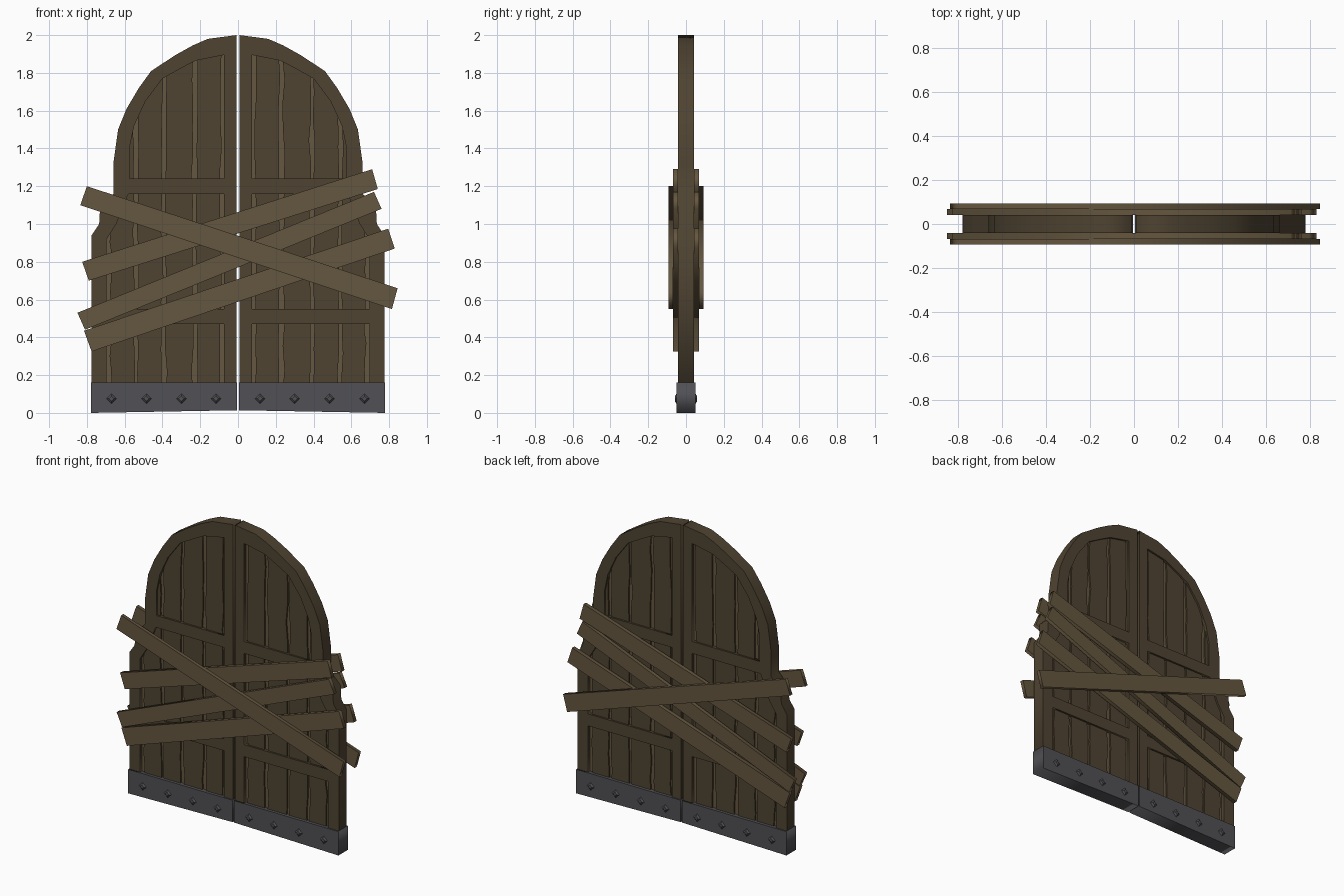
import bpy, math, random
from mathutils import Matrix

if "Cube" in bpy.data.objects:
    bpy.data.objects.remove(bpy.data.objects["Cube"])

random.seed(4)


def material(name, rgb):
    m = bpy.data.materials.new(name)
    m.diffuse_color = (*rgb, 1)
    m.use_nodes = True
    m.node_tree.nodes["Principled BSDF"].inputs["Base Color"].default_value = m.diffuse_color
    return m


DARK = material("dark_wood", (0.078, 0.057, 0.031))
LIGHT = material("light_wood", (0.130, 0.094, 0.050))
IRON = material("iron", (0.082, 0.082, 0.092))


def prism(name, loops, y0, y1, mat):
    """Fill XZ loops (first outer, others holes) and extrude from y0 to y1."""
    cu = bpy.data.curves.new(name, 'CURVE')
    cu.dimensions, cu.fill_mode, cu.extrude = '2D', 'BOTH', abs(y1 - y0) / 2
    for pts in loops:
        s = cu.splines.new('POLY')
        s.points.add(len(pts) - 1)
        for p, (x, z) in zip(s.points, pts):
            p.co = (x, z, 0, 1)
        s.use_cyclic_u = True
    tmp = bpy.data.objects.new(name, cu)
    bpy.context.collection.objects.link(tmp)
    dg = bpy.context.evaluated_depsgraph_get()
    me = bpy.data.meshes.new_from_object(tmp.evaluated_get(dg))
    bpy.data.objects.remove(tmp)
    me.transform(Matrix.Translation((0, (y0 + y1) / 2, 0)) @ Matrix.Rotation(math.pi / 2, 4, 'X'))
    me.materials.clear()
    me.materials.append(mat)
    ob = bpy.data.objects.new(name, me)
    bpy.context.collection.objects.link(ob)
    return ob


# Half-door outline with the stepped shoulder and arched top
ARCH = [(0.66, 1.16), (0.66, 1.32), (0.635, 1.5), (0.59, 1.61), (0.525, 1.72), (0.46, 1.81),
        (0.33, 1.895), (0.24, 1.945), (0.16, 1.98), (0.008, 2.0)]
OUTLINE = [(0.008, 0.02), (0.775, 0.02), (0.775, 0.94), (0.735, 1.0), (0.73, 1.09)] + ARCH

# Three openings in the frame of each leaf
TOP = [(0.075, 1.24), (0.575, 1.24), (0.575, 1.4), (0.55, 1.52), (0.49, 1.65), (0.4, 1.77),
       (0.31, 1.82), (0.225, 1.865), (0.075, 1.895)]
MIDDLE = [(0.075, 0.55), (0.695, 0.55), (0.695, 0.92), (0.645, 1.0), (0.58, 1.16), (0.075, 1.16)]
BOTTOM = [(0.075, 0.1), (0.695, 0.1), (0.695, 0.47), (0.075, 0.47)]
BACKING = [(0.06, 0.1), (0.71, 0.1), (0.71, 0.93), (0.6, 1.14), (0.6, 1.4), (0.57, 1.54),
           (0.42, 1.785), (0.24, 1.89), (0.06, 1.92)]

# Infill planks: left x, right x, top left z, top right z
PLANKS = [(0.09, 0.22, 1.93, 1.90), (0.24, 0.382, 1.89, 1.81),
          (0.40, 0.532, 1.81, 1.62), (0.55, 0.675, 1.60, 1.04)]


def worn_plank(x0, x1, t0, t1):
    """Plank outline with slightly chipped long edges."""
    n = 14
    right = [(x1 + random.uniform(-.007, .005), .1 + (t1 - .1) * i / n) for i in range(n + 1)]
    left = [(x0 + random.uniform(-.005, .007), .1 + (t0 - .1) * i / n) for i in range(n + 1)]
    return right + left[::-1]


for side, s in (("left", -1), ("right", 1)):
    def flip(pts):
        return [(s * x, z) for x, z in pts]

    prism(side + "_door_frame", [flip(p) for p in (OUTLINE, TOP, MIDDLE, BOTTOM)], -.042, .042, DARK)
    prism(side + "_panel_backing", [flip(BACKING)], -.02, .02, LIGHT)
    for i, p in enumerate(PLANKS):
        prism(f"{side}_panel_plank_{i + 1}", [flip(worn_plank(*p))], -.03, .03, DARK)

    # Iron kick band and its diamond studs
    prism(side + "_iron_band", [flip([(.004, .014), (.778, 0), (.778, .16), (.004, .16)])],
          -.05, .05, IRON)
    for i, x in enumerate((.117, .3, .485, .67)):
        for face, d in (("front", -1), ("back", 1)):
            bpy.ops.mesh.primitive_cone_add(vertices=4, radius1=.031, radius2=.014, depth=.012,
                                            location=(s * x, d * .053, .075),
                                            rotation=(-d * math.pi / 2, 0, 0))
            stud = bpy.context.object
            stud.name = f"{side}_{face}_stud_{i + 1}"
            stud.data.materials.append(IRON)

# Barricade boards nailed over both faces: corners in XZ and layer depth
BOARDS = [([(-.825, .80), (-.79, .70), (.74, 1.185), (.71, 1.29)], .042, .068),
          ([(-.85, .53), (-.81, .44), (.76, 1.08), (.72, 1.17)], .042, .068),
          ([(-.815, .435), (-.775, .325), (.83, .87), (.795, .975)], .042, .068),
          ([(-.80, 1.2), (-.835, 1.1), (.815, .55), (.845, .66)], .068, .092)]
for i, (pts, a, b) in enumerate(BOARDS):
    for face, d in (("front", -1), ("back", 1)):
        prism(f"{face}_board_{i + 1}", [pts], d * a, d * b, LIGHT)
